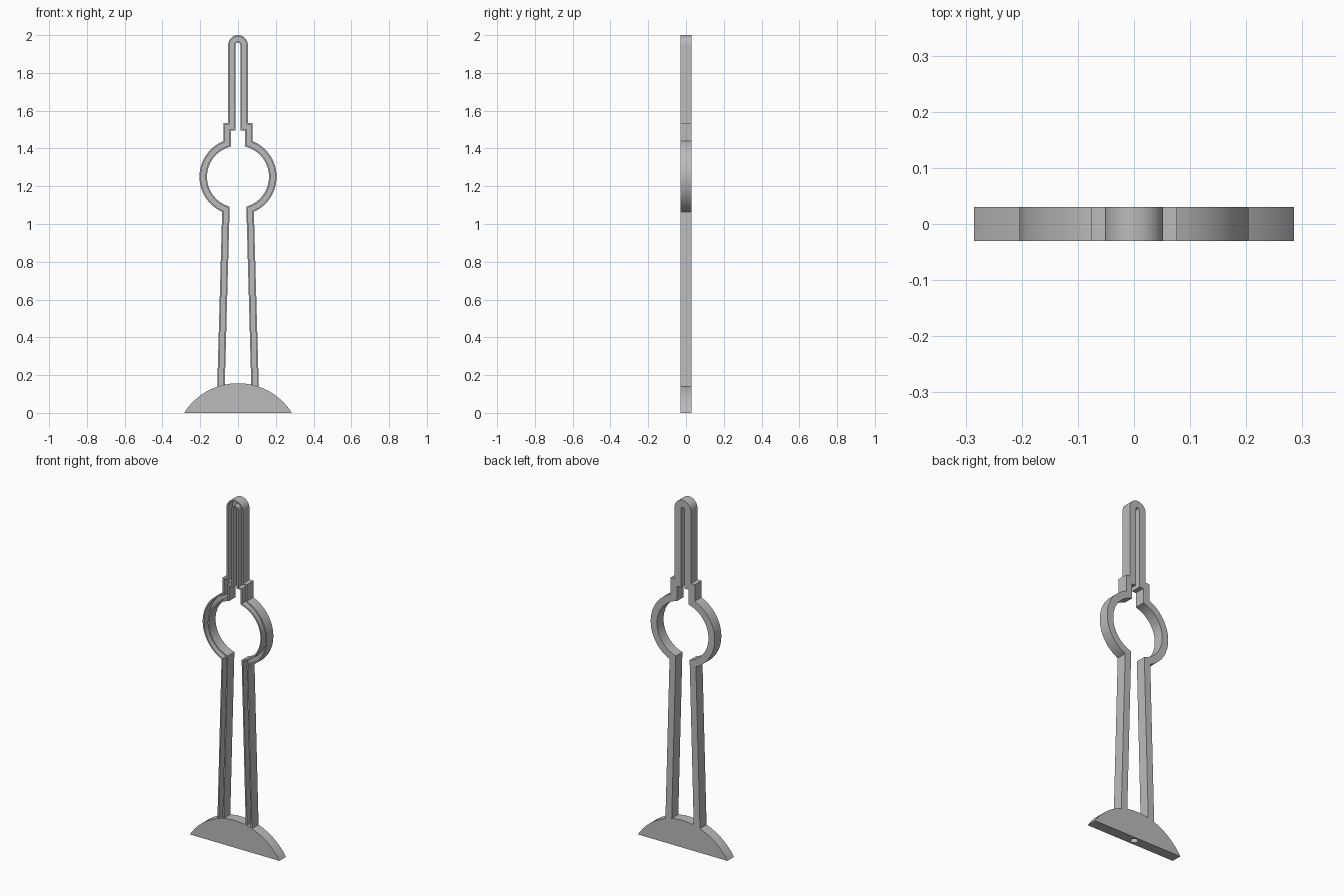
import bpy, bmesh, math

if "Cube" in bpy.data.objects:
    bpy.data.objects.remove(bpy.data.objects["Cube"])

HALF_DEPTH = 0.03
BASE_HALF, BASE_TOP = 0.285, 0.157
BASE_R = (BASE_HALF ** 2 + BASE_TOP ** 2) / (2 * BASE_TOP)
RING_Z = 1.25

grey = bpy.data.materials.new("plain grey")
grey.diffuse_color = (0.5, 0.5, 0.5, 1)
grey.use_nodes = True
grey.node_tree.nodes["Principled BSDF"].inputs["Base Color"].default_value = grey.diffuse_color


def base_arc(x):
    """Height of the domed base at x."""
    return math.sqrt(BASE_R ** 2 - x * x) + BASE_TOP - BASE_R


def arc(cz, r, a0, a1, n):
    return [(r * math.cos(a0 + (a1 - a0) * i / n),
             cz + r * math.sin(a0 + (a1 - a0) * i / n)) for i in range(n + 1)]


def half_path(o):
    """Right half of the frame, from the arch top to the foot, offset by o."""
    pts = arc(1.948, 0.032 + o, math.pi / 2, 0, 12)             # arch
    pts += [(0.032 + o, 1.515 + o), (0.057 + o, 1.515 + o)]     # shoulder
    r = 0.184 + o
    a0 = math.acos((0.057 + o) / r)
    a1 = -math.acos((0.064 + o) / r)
    pts += arc(RING_Z, r, a0, a1, 40)                           # ring
    foot = 0.09 + o
    pts.append((foot, base_arc(foot)))                          # leg
    return pts


def full_path(o):
    half = half_path(o)
    return [(-x, z) for x, z in reversed(half[1:])] + half


def finish(name, bm):
    bmesh.ops.recalc_face_normals(bm, faces=bm.faces)
    me = bpy.data.meshes.new(name)
    bm.to_mesh(me)
    bm.free()
    ob = bpy.data.objects.new(name, me)
    bpy.context.collection.objects.link(ob)
    me.materials.append(grey)
    return ob


def smooth(ob):
    bpy.ops.object.select_all(action='DESELECT')
    ob.select_set(True)
    bpy.context.view_layer.objects.active = ob
    bpy.ops.object.shade_smooth_by_angle(angle=math.radians(30))


# Frame: a channel section, open to the front, swept along the whole outline
W, G, FLOOR = 0.02, 0.012, 0.015
section = [(W, HALF_DEPTH), (W, -HALF_DEPTH), (G, -HALF_DEPTH), (G, FLOOR),
           (-G, FLOOR), (-G, -HALF_DEPTH), (-W, -HALF_DEPTH), (-W, HALF_DEPTH)]
bm = bmesh.new()
rails = [[bm.verts.new((x, y, z)) for x, z in full_path(o)] for o, y in section]
for a, b in zip(rails, rails[1:] + rails[:1]):
    for i in range(len(a) - 1):
        bm.faces.new((a[i], a[i + 1], b[i + 1], b[i]))
for end in (0, -1):
    bm.faces.new([r[end] for r in rails])
smooth(finish("channel_frame", bm))

# Base: circular segment slab
bm = bmesh.new()
a = math.asin(BASE_HALF / BASE_R)
outline = arc(BASE_TOP - BASE_R, BASE_R, math.pi / 2 - a, math.pi / 2 + a, 40)
face = bm.faces.new([bm.verts.new((x, -HALF_DEPTH, max(z, 0))) for x, z in outline])
ext = bmesh.ops.extrude_face_region(bm, geom=[face])
bmesh.ops.translate(bm, vec=(0, 2 * HALF_DEPTH, 0),
                    verts=[v for v in ext["geom"] if isinstance(v, bmesh.types.BMVert)])
base = finish("domed_base", bm)

# Round socket in the underside of the base
bm = bmesh.new()
bmesh.ops.create_cone(bm, cap_ends=True, segments=24, radius1=0.02, radius2=0.02, depth=0.12)
cutter = finish("socket_cutter", bm)
cutter.hide_render = True
mod = base.modifiers.new("socket", 'BOOLEAN')
mod.operation, mod.object, mod.solver = 'DIFFERENCE', cutter, 'EXACT'
bpy.context.view_layer.objects.active = base
bpy.ops.object.modifier_apply(modifier=mod.name)
bpy.data.objects.remove(cutter)
smooth(base)
